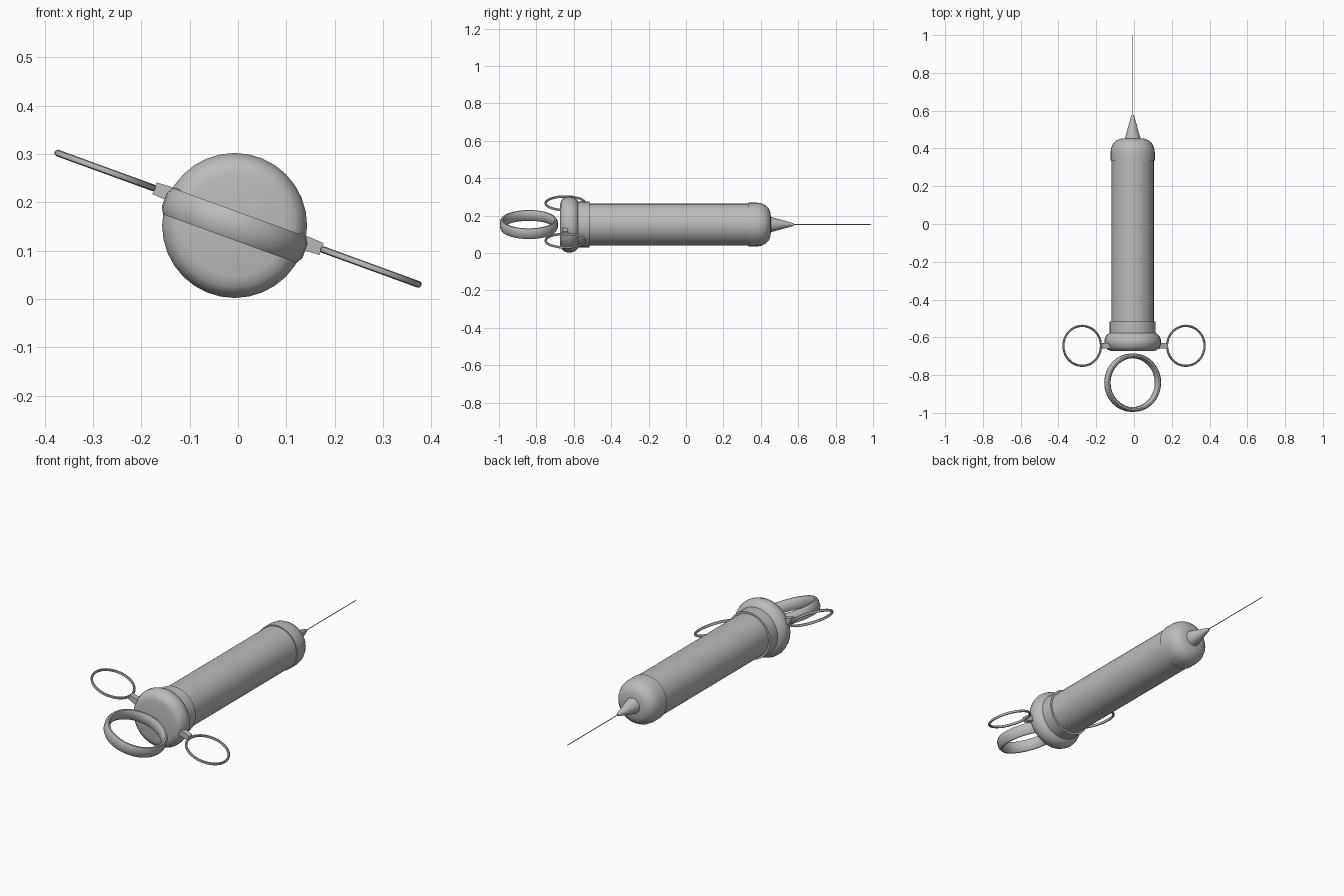
import bpy, math
from mathutils import Matrix, Vector

cube = bpy.data.objects.get("Cube")
if cube:
    bpy.data.objects.remove(cube, do_unlink=True)

steel = bpy.data.materials.new("grey_metal")
steel.use_nodes = True
steel.diffuse_color = (0.5, 0.5, 0.5, 1)
steel.node_tree.nodes["Principled BSDF"].inputs["Base Color"].default_value = (0.5, 0.5, 0.5, 1)

TILT = Matrix.Rotation(math.radians(20), 4, 'Y')
ALONG_Y = Matrix.Rotation(math.radians(-90), 4, 'X')
AXIS = Vector((-0.007, 0, 0.152))


def finish(name, verts, faces, matrix):
    mesh = bpy.data.meshes.new(name)
    mesh.from_pydata(verts, [], faces)
    mesh.transform(matrix)
    mesh.materials.append(steel)
    obj = bpy.data.objects.new(name, mesh)
    bpy.context.collection.objects.link(obj)
    bpy.ops.object.select_all(action='DESELECT')
    obj.select_set(True)
    bpy.context.view_layer.objects.active = obj
    bpy.ops.object.mode_set(mode='EDIT')
    bpy.ops.mesh.select_all(action='SELECT')
    bpy.ops.mesh.normals_make_consistent(inside=False)
    bpy.ops.object.mode_set(mode='OBJECT')
    bpy.ops.object.shade_smooth_by_angle(angle=math.radians(40))
    return obj


def lathe(name, profile, matrix, sides=32, closed=False):
    """Spin (radius, height) points round local z; closed makes a ring."""
    n = len(profile)
    verts = [(r * math.cos(a), r * math.sin(a), h)
             for a in (2 * math.pi * i / sides for i in range(sides))
             for r, h in profile]
    faces = []
    for i in range(sides):
        j = (i + 1) % sides
        for k in range(n if closed else n - 1):
            m = (k + 1) % n
            faces.append((i * n + k, j * n + k, j * n + m, i * n + m))
    if not closed:
        faces.append([i * n for i in range(sides)])
        faces.append([i * n + n - 1 for i in range(sides)])
    return finish(name, verts, faces, matrix)


# Body parts along the syringe axis
body = Matrix.Translation(AXIS) @ ALONG_Y
lathe("barrel", [(0.112, -0.6), (0.112, 0.4)], body)
lathe("rear_collar", [(0.106, -0.673), (0.127, -0.668), (0.142, -0.654), (0.15, -0.63),
                      (0.149, -0.612), (0.142, -0.593), (0.128, -0.579), (0.11, -0.573)], body)
lathe("collar_band", [(0.122, -0.59), (0.122, -0.515)], body)
lathe("front_cap", [(0.117, 0.335), (0.117, 0.38), (0.113, 0.405), (0.102, 0.427),
                    (0.085, 0.443), (0.065, 0.451), (0.04, 0.454)], body)
lathe("nozzle", [(0.042, 0.45), (0.008, 0.573), (0.005, 0.578)], body, 24)
lathe("needle", [(0.002, 0.57), (0.002, 0.98), (0.0004, 1.0)], body, 8)

# Wide thumb ring behind the collar
band = [(0.155, -0.015), (0.155, 0.015), (0.147, 0.029), (0.139, 0.029),
        (0.13, 0.015), (0.13, -0.015), (0.139, -0.029), (0.147, -0.029)]
lathe("thumb_ring", band, Matrix.Translation(AXIS + Vector((0, -0.84, 0))) @ TILT, 32, True)

# Two thin finger rings, each on a small tab
wire = [(0.106 + 0.006 * math.cos(a), 0.007 * math.sin(a))
        for a in (math.tau * i / 8 for i in range(8))]
grip = Matrix.Translation((0, -0.645, 0.166)) @ TILT
for side, s in (("left", 1), ("right", -1)):
    lathe(side + "_finger_ring", wire, grip @ Matrix.Translation((s * 0.292, 0, 0)), 32, True)
    corners = [(s * x, y * w, z * w) for x, w in ((0.13, 0.016), (0.184, 0.013))
               for y, z in ((-1, -1), (1, -1), (1, 1), (-1, 1))]
    finish(side + "_ring_tab", corners,
           [(0, 1, 2, 3), (4, 5, 6, 7)] + [(i, (i + 1) % 4, (i + 1) % 4 + 4, i + 4) for i in range(4)],
           grip)
